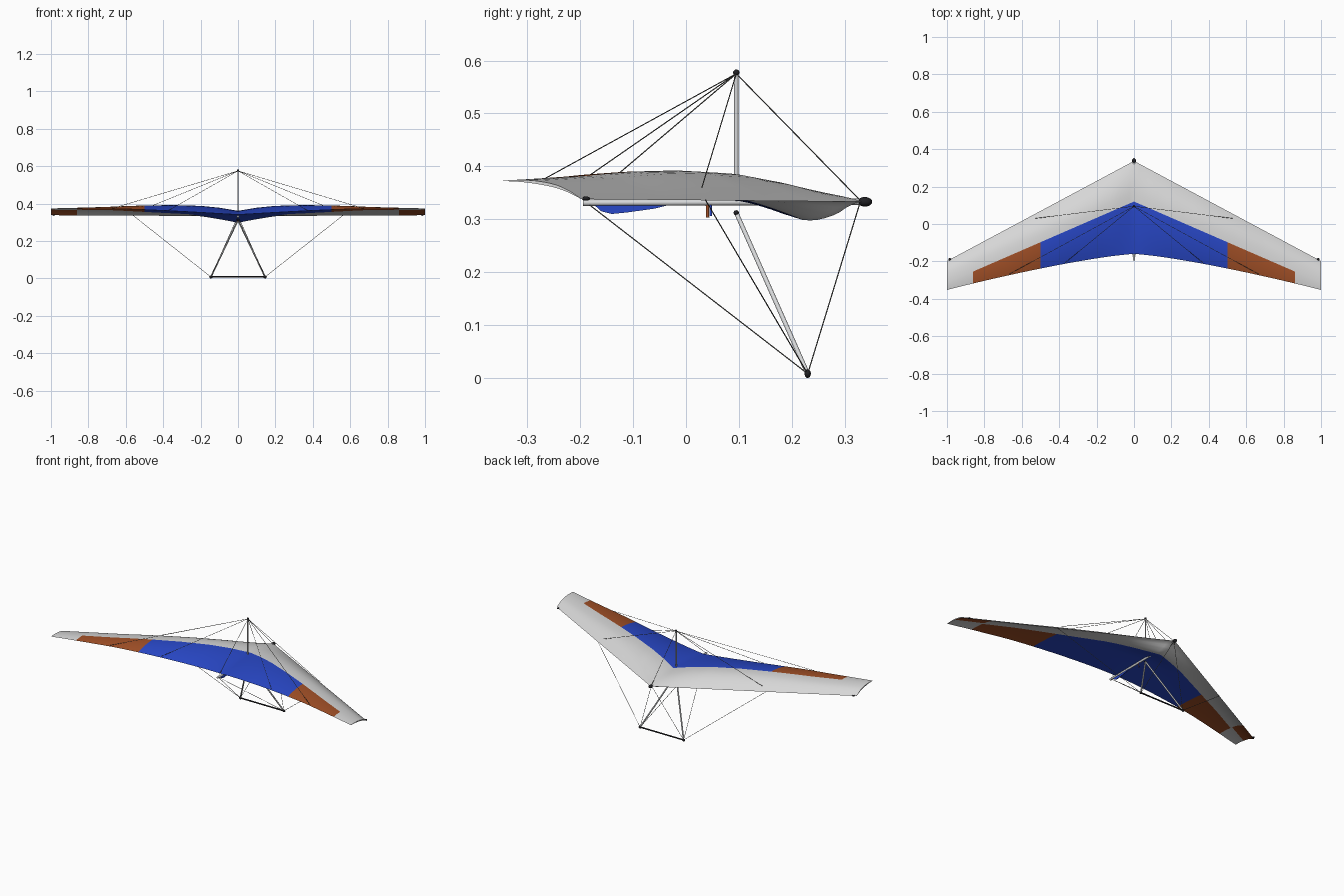
import bpy, bmesh, math
from mathutils import Vector

if "Cube" in bpy.data.objects:
    bpy.data.objects.remove(bpy.data.objects["Cube"])


def material(name, rgb):
    m = bpy.data.materials.new(name)
    m.diffuse_color = (*rgb, 1)
    m.use_nodes = True
    m.node_tree.nodes["Principled BSDF"].inputs["Base Color"].default_value = m.diffuse_color
    return m


GREY = material("pale grey sail", (0.68, 0.68, 0.68))
BLUE = material("blue sail", (0.022, 0.065, 0.58))
RUST = material("rust sail", (0.36, 0.08, 0.02))
ALU = material("aluminium", (0.68, 0.69, 0.70))
STEEL = material("steel wire", (0.13, 0.13, 0.12))
DARK = material("dark fittings", (0.015, 0.015, 0.018))


def finish(bm, name, mats):
    me = bpy.data.meshes.new(name)
    bm.to_mesh(me)
    bm.free()
    ob = bpy.data.objects.new(name, me)
    bpy.context.collection.objects.link(ob)
    for m in mats:
        me.materials.append(m)
    bpy.context.view_layer.objects.active = ob
    bpy.ops.object.select_all(action='DESELECT')
    ob.select_set(True)
    bpy.ops.object.shade_smooth_by_angle(angle=math.radians(40))
    return ob


def tube(name, a, b, r, mat, sides=12):
    a, b = Vector(a), Vector(b)
    bm = bmesh.new()
    bmesh.ops.create_cone(bm, cap_ends=True, segments=sides, radius1=r, radius2=r, depth=(b - a).length)
    bm.transform(Vector((0, 0, 1)).rotation_difference(b - a).to_matrix().to_4x4())
    bmesh.ops.translate(bm, verts=bm.verts, vec=(a + b) / 2)
    return finish(bm, name, [mat])


def ball(name, at, size, mat):
    bm = bmesh.new()
    bmesh.ops.create_uvsphere(bm, u_segments=16, v_segments=10, radius=1)
    bmesh.ops.scale(bm, verts=bm.verts, vec=size)
    bmesh.ops.translate(bm, verts=bm.verts, vec=at)
    return finish(bm, name, [mat])


def interp(pts, x):
    for (x0, y0), (x1, y1) in zip(pts, pts[1:]):
        if x <= x1:
            k = (x - x0) / (x1 - x0)
            return y0 + (y1 - y0) * k
    return pts[-1][1]


# sail shape, as functions of half-span s (0 centre, 1 tip) and chord t (0 leading edge)
UPPER = [(0, .025), (.1, .039), (.2, .046), (.35, .046), (.5, .040), (.7, .028), (1, .017)]
LOWER = [(0, .0), (.3, .004), (.7, .014), (1, .011)]


def lead(s):
    return Vector((0, .337 - .535 * s, .333 + .005 * s))


def trail(s):
    return Vector((0, -.16 - .192 * s ** 1.3, .372 - .031 * max(0, 1 - s / .65) ** 1.3))


def hump(t, p=.38):
    return 1 - ((p - t) / (p if t < p else 1 - p)) ** 2


def sail_point(x, t, top):
    s = abs(x)
    p = lead(s).lerp(trail(s), t)
    if top:
        p.z += interp(UPPER, s) * hump(t)
    else:
        sag = .037 * math.exp(-((t - .21) / .16) ** 2) * min(1, t / .1)
        p.z += interp(LOWER, s) * hump(t) - sag * max(0, 1 - s / .28) ** 1.3
    p.x = x
    return p


def split(s, top):
    # chord fraction where the coloured panels begin
    y = .12 - .435 * s if top else .22 - .52 * s
    return (lead(s).y - y) / (lead(s).y - trail(s).y)


# sail: closed two-surface wing, panel colours by span and chord
half = [i * .025 for i in range(21)] + [.5 + .36 * i / 12 for i in range(1, 13)] + [.895, .93, .965, 1]
xs = [-v for v in reversed(half[1:])] + half
N = 10
bm = bmesh.new()
for top in (True, False):
    grid = []
    for x in xs:
        c = split(abs(x), top)
        ts = [c * (i / N) ** 1.3 for i in range(N)] + [c + (1 - c) * i / N for i in range(N + 1)]
        grid.append([bm.verts.new(sail_point(x, t, top)) for t in ts])
    for i in range(len(xs) - 1):
        s = abs(xs[i] + xs[i + 1]) / 2
        for j in range(2 * N):
            f = bm.faces.new((grid[i][j], grid[i][j + 1], grid[i + 1][j + 1], grid[i + 1][j]))
            if j >= N and s < .86:
                f.material_index = 1 if s < .5 else 2
            elif not top and s > .86 and j < 9:
                f.material_index = 2
    if top:
        upper = grid
for k in (0, -1):  # close the tips
    for j in range(2 * N):
        bm.faces.new((upper[k][j], upper[k][j + 1], grid[k][j + 1], grid[k][j]))
bmesh.ops.remove_doubles(bm, verts=bm.verts, dist=1e-5)
bmesh.ops.recalc_face_normals(bm, faces=bm.faces)
finish(bm, "sail", [GREY, BLUE, RUST])

# frame
APEX, TOP = (0, .095, .312), (0, .095, .575)
NOSE, TAIL = (0, .33, .335), (0, -.19, .333)
tube("keel", (0, -.195, .331), (0, .34, .333), .006, ALU)
tube("kingpost", (0, .095, .33), TOP, .004, ALU)
ball("kingpost_cap", (0, .095, .577), (.006, .006, .006), DARK)
ball("nose_cap", (0, .338, .333), (.011, .014, .009), DARK)
ball("control_frame_apex", APEX, (.008, .005, .005), DARK)
tube("base_bar", (-.145, .23, .008), (.145, .23, .008), .004, DARK)

# keel pocket: thin fin of sailcloth under the rear keel
bm = bmesh.new()
fin = [(-.178, .331), (-.16, .315), (-.14, .31), (-.11, .313), (-.06, .32), (-.02, .33)]
rim = [bm.verts.new((-.002, y, z)) for y, z in fin]
face = bm.faces.new(rim)
out = bmesh.ops.extrude_face_region(bm, geom=[face])
bmesh.ops.translate(bm, verts=[g for g in out["geom"] if isinstance(g, bmesh.types.BMVert)], vec=(.004, 0, 0))
bmesh.ops.recalc_face_normals(bm, faces=bm.faces)
finish(bm, "keel_pocket", [BLUE])

# hang straps below the keel
tube("hang_strap", (0, .04, .336), (0, .041, .303), .003, RUST)
tube("backup_strap", (0, .046, .336), (0, .047, .306), .0025, BLUE)

# mirrored frame parts and rigging
W = .0011
for side, m in (("left", -1), ("right", 1)):
    corner = (m * .145, .23, .008)
    joint = (m * .56, .037, .336)
    tube(f"{side}_upright", APEX, corner, .0042, ALU)
    ball(f"{side}_base_corner", corner, (.009, .006, .008), DARK)
    ball(f"{side}_tip_cap", (m * .985, -.189, .339), (.007, .008, .004), DARK)
    tube(f"{side}_front_lower_wire", corner, NOSE, W, STEEL, 6)
    tube(f"{side}_rear_lower_wire", corner, TAIL, W, STEEL, 6)
    tube(f"{side}_side_lower_wire", corner, joint, W, STEEL, 6)
    tube(f"{side}_side_upper_wire", TOP, (m * .53, .03, .36), W, STEEL, 6)
    for n, s in (("inner", .37), ("outer", .67)):
        e = trail(s)
        tube(f"{side}_{n}_reflex_wire", TOP, (m * s, e.y + .004, e.z + .003), W, STEEL, 6)
tube("front_upper_wire", TOP, NOSE, W, STEEL, 6)
tube("rear_upper_wire", TOP, TAIL, W, STEEL, 6)
